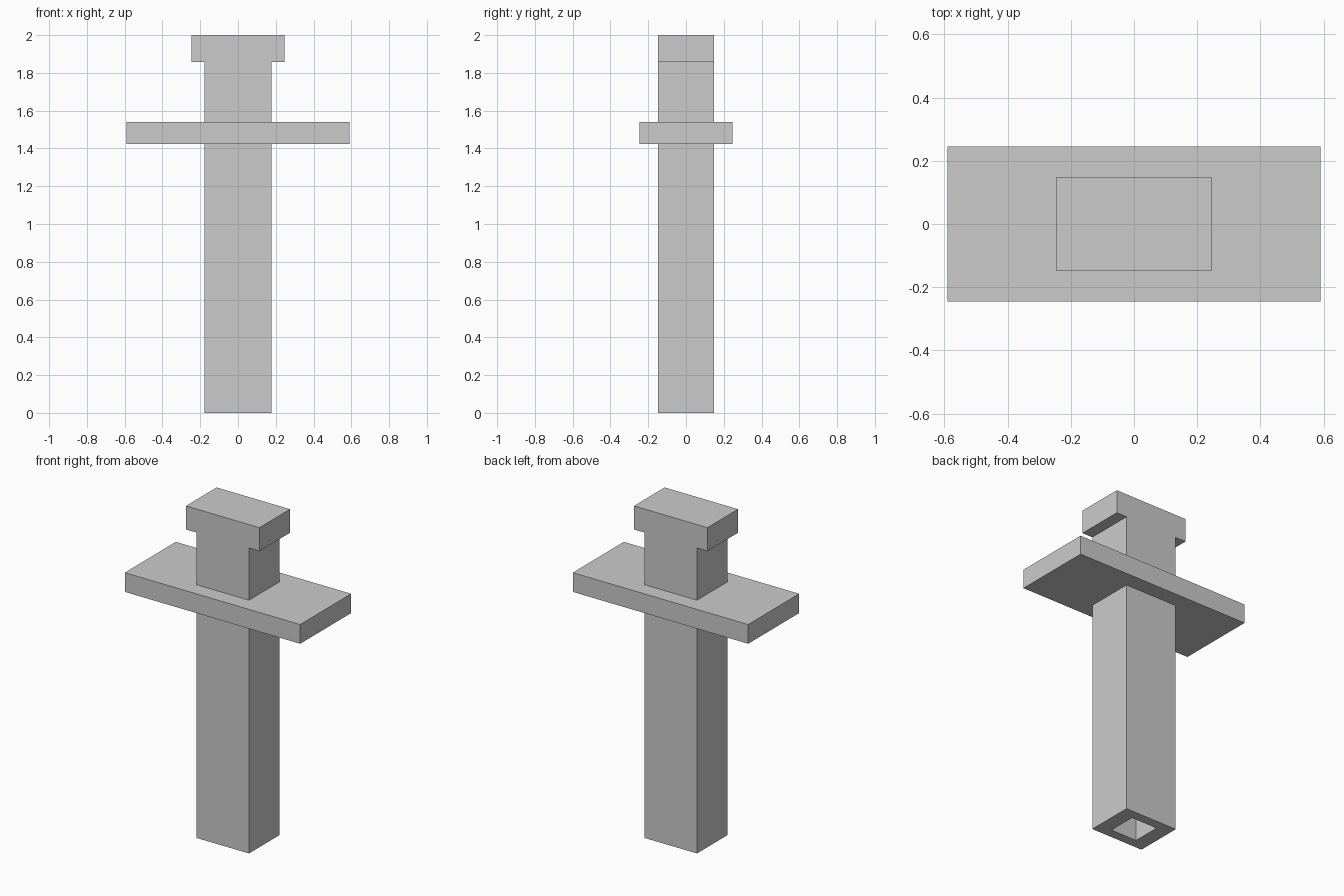
import bpy
import bmesh
from mathutils import Matrix, Vector

default_cube = bpy.data.objects.get("Cube")
if default_cube:
    bpy.data.objects.remove(default_cube, do_unlink=True)

POST_X, HALF_DEPTH = 0.177, 0.147
HEAD_X, HEAD_Z, TOP_Z = 0.247, 1.857, 2.0
GUARD_X, GUARD_Y, GUARD_Z = 0.59, 0.245, (1.423, 1.54)
BORE = 0.088

grey = bpy.data.materials.new("plain grey")
grey.use_nodes = True
colour = (0.6, 0.6, 0.6, 1)
grey.diffuse_color = colour
grey.node_tree.nodes["Principled BSDF"].inputs["Base Color"].default_value = colour


def add_object(name, bm):
    bmesh.ops.recalc_face_normals(bm, faces=bm.faces)
    mesh = bpy.data.meshes.new(name)
    bm.to_mesh(mesh)
    bm.free()
    mesh.materials.append(grey)
    obj = bpy.data.objects.new(name, mesh)
    bpy.context.collection.objects.link(obj)
    return obj


def box(name, half_x, half_y, z0, z1):
    bm = bmesh.new()
    size = Matrix.Diagonal((2 * half_x, 2 * half_y, z1 - z0, 1))
    place = Matrix.Translation((0, 0, (z0 + z1) / 2))
    bmesh.ops.create_cube(bm, size=1, matrix=place @ size)
    return add_object(name, bm)


# T-shaped post: mirrored half profile, extruded front to back
half = [(POST_X, 0), (POST_X, HEAD_Z), (HEAD_X, HEAD_Z), (HEAD_X, TOP_Z)]
outline = half + [(-x, z) for x, z in reversed(half)]
bm = bmesh.new()
face = bm.faces.new([bm.verts.new((x, -HALF_DEPTH, z)) for x, z in outline])
extruded = bmesh.ops.extrude_face_region(bm, geom=[face], use_keep_orig=True)
back = [v for v in extruded["geom"] if isinstance(v, bmesh.types.BMVert)]
bmesh.ops.translate(bm, verts=back, vec=Vector((0, 2 * HALF_DEPTH, 0)))
post = add_object("post", bm)

# Square bore rising from the bottom of the post
cutter = box("bore_cutter", BORE, BORE, -0.1, GUARD_Z[0])
cutter.hide_render = True
cutter.hide_set(True)
cut = post.modifiers.new("bore", "BOOLEAN")
cut.operation = "DIFFERENCE"
cut.solver = "EXACT"
cut.object = cutter

# Wide flat crosspiece around the post
box("crosspiece", GUARD_X, GUARD_Y, *GUARD_Z)
